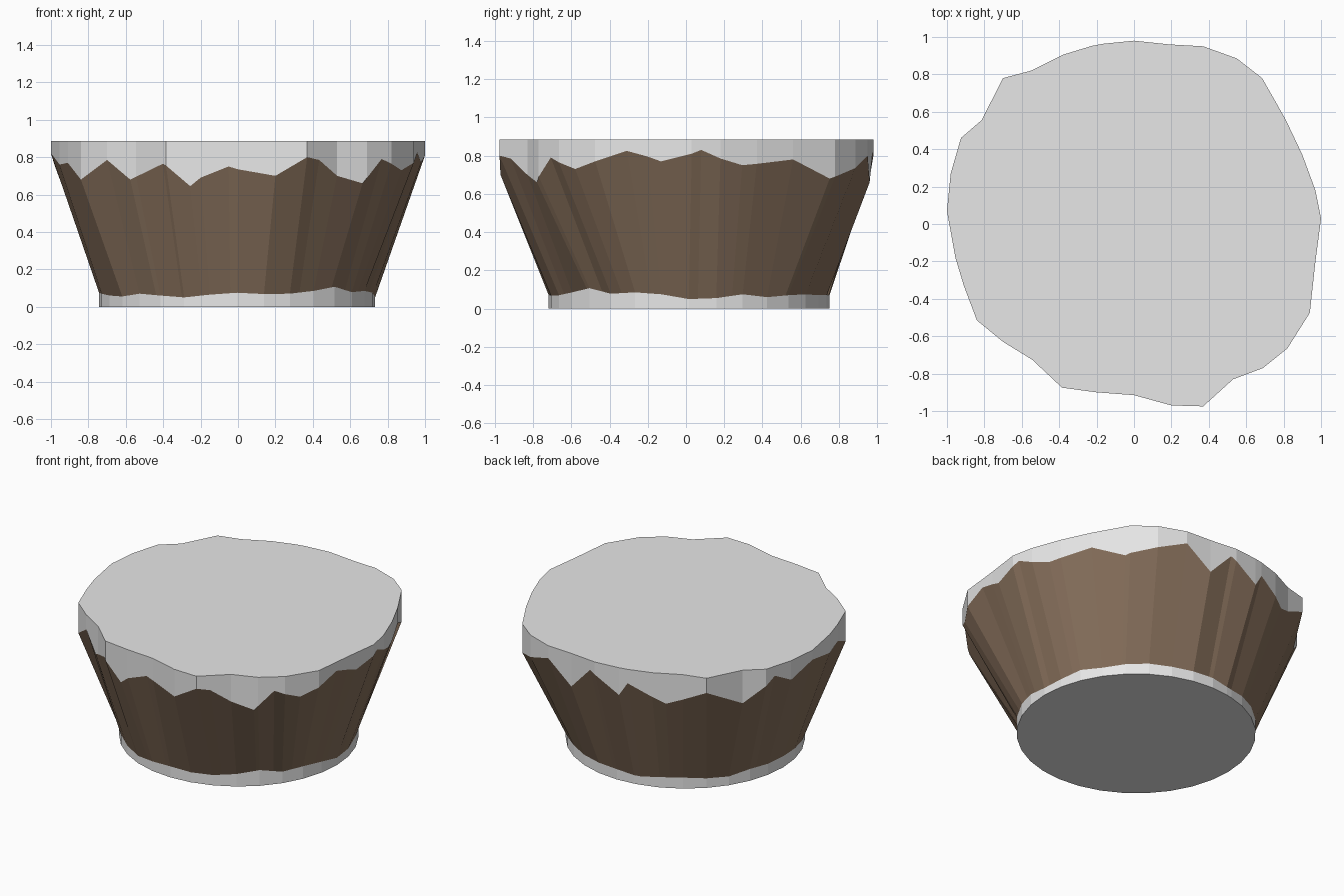
import bpy
import math
from mathutils import Vector

if "Cube" in bpy.data.objects:
    bpy.data.objects.remove(bpy.data.objects["Cube"])

N = 32
TOP_Z = 0.885

# Ragged plan outline of the upper slab, counter-clockwise from +x
OUTLINE = [(1.0, .03), (.97, .18), (.9, .37), (.81, .56), (.685, .78), (.55, .885), (.37, .95), (.19, .96),
           (0, .98), (-.2, .96), (-.38, .905), (-.55, .82), (-.7, .78), (-.815, .555), (-.925, .46), (-.98, .27),
           (-1.0, .07), (-.955, -.18), (-.91, -.33), (-.84, -.515), (-.7, -.63), (-.545, -.725), (-.385, -.875),
           (-.2, -.9), (0, -.915), (.2, -.97), (.37, -.975), (.53, -.83), (.69, -.77), (.82, -.665),
           (.94, -.475), (.97, -.2)]

# Jagged lower edge of the slab: position along the outline, height
JAGGED = [(0, .81), (.33, .83), (1, .785), (1.6, .75), (2, .757), (3, .78), (3.87, .68), (4, .69), (5, .735),
          (6, .80), (7, .66), (7.8, .82), (8, .80), (8.85, .70), (9.15, .79), (10, .72), (10.45, .68),
          (11, .715), (12, .785), (13, .66), (14, .77), (14.35, .82), (15, .755), (16, .82), (17, .76),
          (18, .77), (19, .68), (20, .785), (20.8, .68), (21, .695), (21.9, .765), (22, .755), (22.7, .645),
          (23, .69), (23.75, .75), (24, .735), (25, .70), (26, .80), (26.4, .785), (27, .70), (27.85, .66),
          (28, .69), (28.6, .79), (29, .765), (29.45, .73), (30, .77), (30.6, .825), (31, .795), (31.3, .77)]

# Uneven upper edge of the foot
FOOT_Z = [.05, .055, .075, .06, .07, .075, .07, .07, .07, .055, .07, .075, .065, .06, .08, .075,
          .075, .07, .06, .055, .07, .06, .05, .065, .075, .068, .07, .085, .107, .078, .085, .075]

FOOT = [(-.005 + .738 * math.cos(i * math.tau / N), .015 + .735 * math.sin(i * math.tau / N))
        for i in range(N)]


def along(points, t):
    """Point at fractional position t along a closed polyline."""
    i = int(t) % N
    return Vector(points[i]).lerp(Vector(points[(i + 1) % N]), t - int(t))


def material(name, rgb):
    m = bpy.data.materials.new(name)
    m.diffuse_color = (*rgb, 1)
    m.use_nodes = True
    m.node_tree.nodes["Principled BSDF"].inputs["Base Color"].default_value = m.diffuse_color
    return m


def make_part(name, lower, upper, mat, cap=None):
    """Flat-shaded band between two loops, optionally closed at one end."""
    n = len(lower)
    faces = [(i, (i + 1) % n, n + (i + 1) % n, n + i) for i in range(n)]
    if cap == "top":
        faces.append(tuple(range(n, 2 * n)))
    elif cap == "bottom":
        faces.append(tuple(reversed(range(n))))
    me = bpy.data.meshes.new(name)
    me.from_pydata([tuple(v) for v in lower + upper], [], faces)
    me.materials.append(mat)
    bpy.context.collection.objects.link(bpy.data.objects.new(name, me))


grey = material("pale_grey", (.8, .8, .8))
brown = material("earth_brown", (.24, .16, .105))

foot_edges = [(*p, z) for p, z in zip(FOOT, FOOT_Z)]
rim = [(*along(OUTLINE, t), TOP_Z) for t, z in JAGGED]
jag = [(*along(OUTLINE, t), z) for t, z in JAGGED]
waist = [along(foot_edges, t) for t, z in JAGGED]
ground = [(v[0], v[1], 0) for v in waist]

make_part("top_slab", jag, rim, grey, "top")
make_part("earth_body", waist, jag, brown)
make_part("foot", ground, waist, grey, "bottom")
